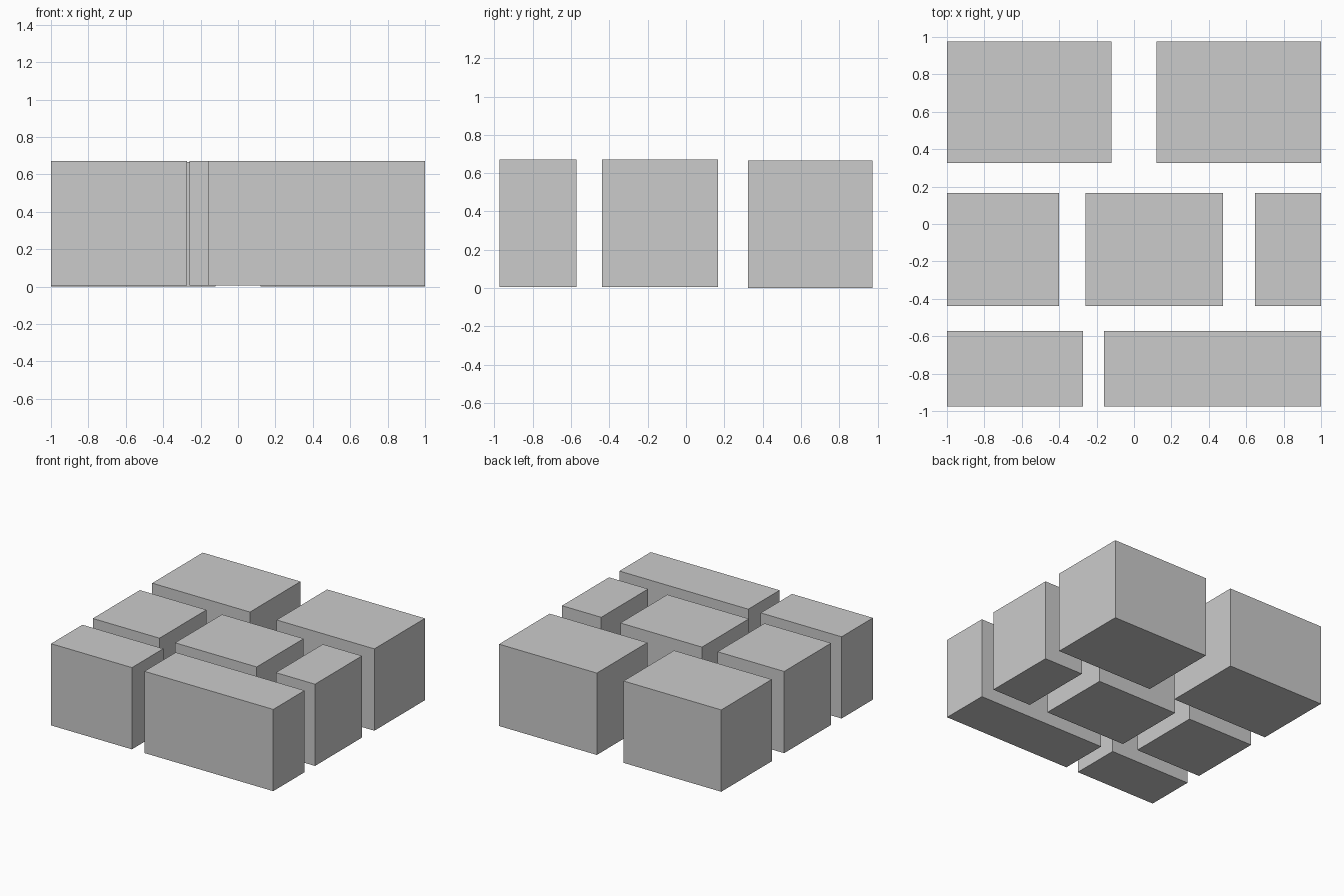
import bpy

if "Cube" in bpy.data.objects:
    bpy.data.objects.remove(bpy.data.objects["Cube"])

# Rows of blocks: name, y range, z range, x ranges of each block
ROWS = [
    ("back_block", (0.325, 0.975), (0.0, 0.666), [(-1, -0.12), (0.12, 1)]),
    ("middle_block", (-0.438, 0.166), (0.005, 0.67), [(-1, -0.4), (-0.26, 0.475), (0.647, 1)]),
    ("front_block", (-0.975, -0.572), (0.005, 0.67), [(-1, -0.272), (-0.16, 1)]),
]


def box(name, xs, ys, zs):
    bpy.ops.mesh.primitive_cube_add(size=1, location=[sum(r) / 2 for r in (xs, ys, zs)])
    ob = bpy.context.object
    ob.name = name
    ob.scale = [r[1] - r[0] for r in (xs, ys, zs)]
    bpy.ops.object.transform_apply(location=False, rotation=False, scale=True)


# Seven separate blocks with gaps between them
for row, ys, zs, spans in ROWS:
    for i, xs in enumerate(spans, 1):
        box(f"{row}_{i}", xs, ys, zs)
